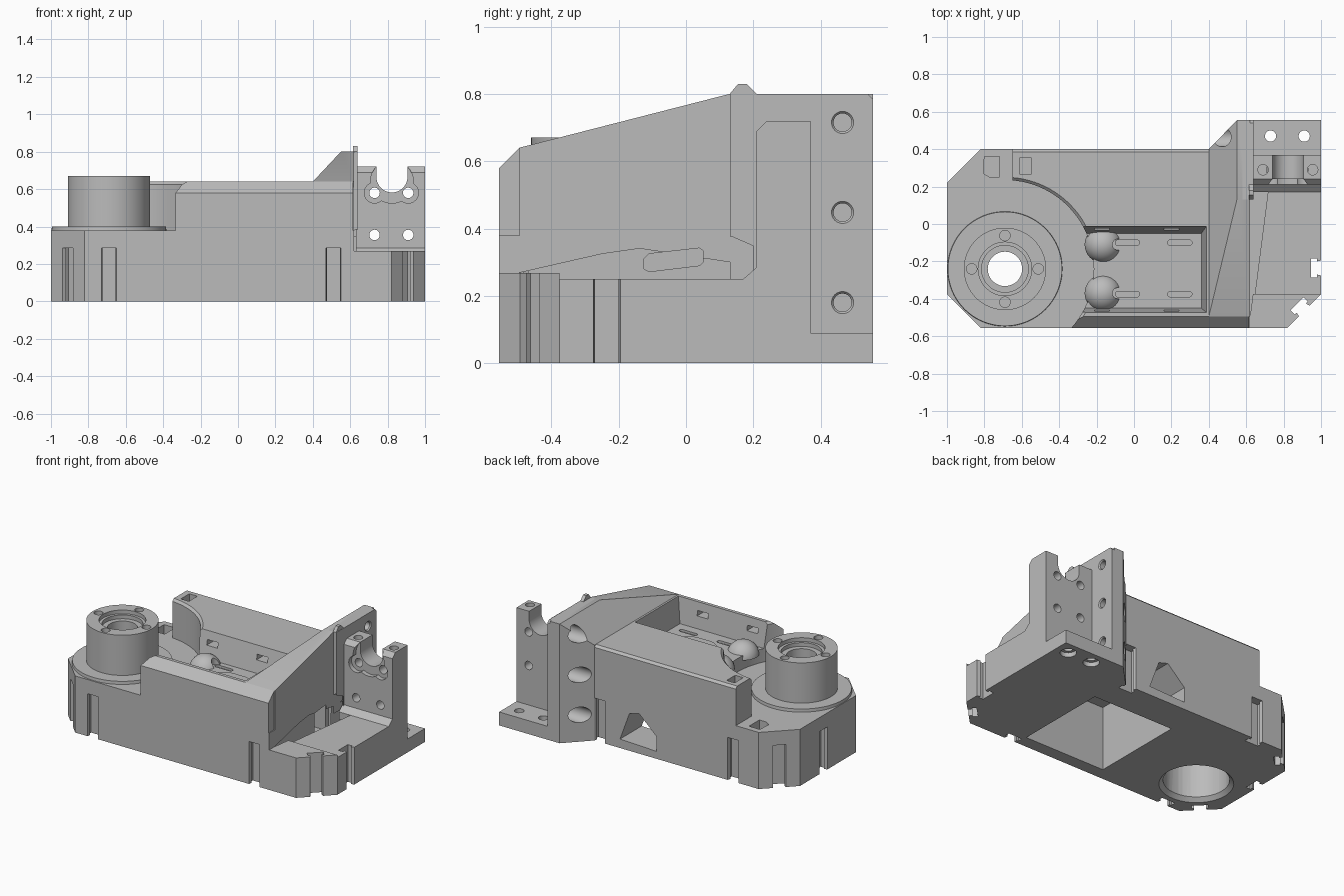
import bpy, bmesh, math
from mathutils import Vector, Matrix

if "Cube" in bpy.data.objects:
    bpy.data.objects.remove(bpy.data.objects["Cube"], do_unlink=True)

grey = bpy.data.materials.new("machined grey")
grey.use_nodes = True
COLOR = (0.5, 0.5, 0.5, 1)
grey.diffuse_color = COLOR
grey.node_tree.nodes["Principled BSDF"].inputs["Base Color"].default_value = COLOR


def make(name, bm):
    bmesh.ops.recalc_face_normals(bm, faces=bm.faces)
    me = bpy.data.meshes.new(name)
    bm.to_mesh(me)
    bm.free()
    me.materials.append(grey)
    ob = bpy.data.objects.new(name, me)
    bpy.context.collection.objects.link(ob)
    return ob


def hull(name, pts):
    bm = bmesh.new()
    for p in pts:
        bm.verts.new(p)
    res = bmesh.ops.convex_hull(bm, input=bm.verts[:])
    loose = [v for v in bm.verts if not v.link_faces]
    bmesh.ops.delete(bm, geom=loose, context="VERTS")
    return make(name, bm)


def prism(name, axis, outline, lo, hi):
    """Closed solid from a 2D outline swept along the named axis."""
    place = {"x": lambda a, b, t: (t, a, b), "y": lambda a, b, t: (a, t, b),
             "z": lambda a, b, t: (a, b, t)}[axis]
    bm = bmesh.new()
    low, high = ([bm.verts.new(place(a, b, t)) for a, b in outline] for t in (lo, hi))
    bm.faces.new(low[::-1])
    bm.faces.new(high)
    for i in range(len(low)):
        bm.faces.new((low[i - 1], low[i], high[i], high[i - 1]))
    return make(name, bm)


def box(name, x, y, z):
    return prism(name, "z", [(x[0], y[0]), (x[1], y[0]), (x[1], y[1]), (x[0], y[1])], *z)


def cyl(name, p0, p1, r, r2=None, seg=48):
    a, b = Vector(p0), Vector(p1)
    m = Matrix.Translation((a + b) / 2) @ (b - a).to_track_quat("Z", "Y").to_matrix().to_4x4()
    bm = bmesh.new()
    bmesh.ops.create_cone(bm, cap_ends=True, segments=seg, radius1=r,
                          radius2=r if r2 is None else r2, depth=(b - a).length, matrix=m)
    return make(name, bm)


def pill(cx, cy, w, h):
    """Rounded slot outline, long along x."""
    r, k = h / 2, 8
    return [(cx + s * (w / 2 - r) + r * math.cos(t), cy + r * math.sin(t))
            for s, start in ((1, -math.pi / 2), (-1, math.pi / 2))
            for t in (start + math.pi * i / k for i in range(k + 1))]


def boolean(ob, others, op="DIFFERENCE"):
    for other in others:
        mod = ob.modifiers.new(op, "BOOLEAN")
        mod.operation, mod.object, mod.solver = op, other, "EXACT"
        bpy.context.view_layer.objects.active = ob
        bpy.ops.object.modifier_apply(modifier=mod.name)
        bpy.data.objects.remove(other, do_unlink=True)


TX, TY = -0.69, -0.24

# Housing: base, roof, sloped side wall and front platform
housing = prism("housing", "z", [(-1, -.375), (-.82, -.555), (.62, -.555), (.62, .4),
                                 (-.82, .4), (-1, .22)], 0, .38)
roof = prism("roof", "x", [(-.555, .3), (-.555, .58), (-.495, .64), (.385, .64),
                           (.4, .625), (.4, .3)], -.65, .615)
boolean(roof, [cyl("clearance", (TX, TY, .2), (TX, TY, .9), .475, seg=96),
               cyl("clearance_rim", (TX, TY, .615), (TX, TY, .665), .465, .515, 96)])
wedge = hull("wedge", [(x, -.495, z) for x in (.4, .62) for z in (.3, .64)]
             + [(.55, .13, .8), (.62, .13, .8), (.55, .555, .8), (.62, .555, .8),
                (.4, .4, .64), (.4, .4, .3), (.55, .555, .3), (.62, .555, .3)])
boolean(housing, [
    roof, wedge,
    prism("corner_block", "z", [(.4, .3), (.4, .4), (.55, .555), (.63, .555), (.63, .3)], 0, .35),
    prism("side_plate", "x", [(.13, 0), (.13, .8), (.54, .8), (.555, .785), (.555, 0)], .58, .64),
    prism("ridge", "x", [(.13, .78), (.13, .8), (.155, .83), (.18, .83), (.21, .8), (.21, .78)],
          .615, .638),
    prism("platform", "z", [(.6, -.555), (.82, -.555), (1, -.375), (1, .3), (.6, .3)], 0, .25),
    prism("front_step", "z", [(.6, -.555), (.82, -.555), (1, -.375), (.6, -.375)], .1, .268),
    hull("gusset", [(.6, -.5, .2), (.6, .2, .2), (.63, -.5, .25), (.72, .2, .25),
                    (.72, .2, .2), (.61, -.3, .295), (.61, -.5, .285), (.635, .13, .385),
                    (.61, .2, .385)]),
], "UNION")

cuts = []

# Tower seat bores
cuts += [cyl("c", (TX, TY, -.1), (TX, TY, .33), .2),
         cyl("c", (TX, TY, -.01), (TX, TY, .03), .235, .195),
         cyl("c", (TX, TY, .2), (TX, TY, .8), .11)]

# Upper tray and lower pocket
cuts.append(hull("c", [(x, y, .47) for x in (-.5, .36) for y in (-.45, -.05)]
                 + [(x, y, .66) for x in (-.5, .39) for y in (-.475, -.008)]))
cuts.append(box("c", (-.15, .45), (-.47, .17), (-.1, .43)))
cuts.append(prism("c", "y", [(.21, .06), (.14, .25), (.07, .27), (-.06, .15), (-.06, .05)],
                  .1, .6))
for y in (-.1, -.375):
    for x in (-.035, .245):
        cuts.append(prism("c", "z", pill(x, y, .13, .03), .455, .5))
for x in (-.17, .2):
    for y in (-.48, 0):
        cuts.append(box("c", (x - .04, x + .04), (y - .05, y + .05), (.55, .585)))

# Rear sockets beside the tower
cuts += [prism("c", "z", [(-.805, .27), (-.8, .36), (-.72, .36), (-.72, .25), (-.77, .25)],
               .2, .5),
         box("c", (-.61, -.55), (.265, .355), (.52, .7))]

# Vent slot through the gusset
cuts.append(prism("c", "x", [(-.125, .28), (-.11, .272), (.04, .29), (.05, .3), (.05, .335),
                             (.04, .342), (-.11, .325), (-.125, .31)], .42, .8))

# Mounting holes in the side plate
for z in (.18, .448, .715):
    cuts += [cyl("c", (.3, .465, z), (.8, .465, z), .027, seg=24),
             cyl("c", (.35, .465, z), (.58, .465, z), .052, seg=32),
             cyl("c", (.63, .465, z), (.645, .465, z), .025, .037, 24)]

# Vertical T-slots around the base: position and outward angle
slots = [(TX, -.555, -90), (.51, -.555, -90), (-.91, -.465, -135), (.91, -.465, -45),
         (1, -.235, 0), (-1, -.03, 180), (-.91, .31, 135), (-.63, .4, 90), (.36, .4, 90)]
half = [(.05, .05), (.0, .04), (-.022, .035), (-.022, .05), (-.055, .05)]
outline = half + [(u, -v) for u, v in reversed(half)]
for x, y, deg in slots:
    c, s = math.cos(math.radians(deg)), math.sin(math.radians(deg))
    cuts.append(prism("c", "z", [(x + u * c - v * s, y + u * s + v * c) for u, v in outline],
                      -.05, .285))
boolean(housing, cuts)

# Tower: flanged sleeve with stepped bore and four screw holes
tower = cyl("tower", (TX, TY, .33), (TX, TY, .67), .22, seg=64)
boolean(tower, [cyl("tower_flange", (TX, TY, .35), (TX, TY, .4), .31, .305, 64)], "UNION")
bores = [cyl("c", (TX, TY, .2), (TX, TY, .8), .092),
         cyl("c", (TX, TY, .62), (TX, TY, .8), .125),
         cyl("c", (TX, TY, .645), (TX, TY, .8), .143)]
for i in range(4):
    a = i * math.pi / 2
    x, y = TX + .178 * math.cos(a), TY + .178 * math.sin(a)
    bores.append(cyl("c", (x, y, .55), (x, y, .8), .028, seg=24))
boolean(tower, bores)

# Bracket: upright plate with a foot, cradle and screw holes
bracket = prism("bracket", "x", [(.17, .2), (.17, .25), (.21, .285), (.21, .69), (.24, .72),
                                 (.37, .72), (.37, .09), (.555, .09), (.555, 0), (.28, 0),
                                 (.28, .2)], .63, 1)
holes = [cyl("c", (.823, .1, .665), (.823, .5, .665), .083),
         box("c", (.74, .906), (.1, .5), (.665, .8)),
         cyl("c", (.823, .1, .64), (.823, .24, .64), .115)]
for x in (.73, .91):
    holes += [cyl("c", (x, .47, -.1), (x, .47, .2), .03, seg=24),
              cyl("c", (x, .47, -.01), (x, .47, .03), .05, seg=24),
              cyl("c", (x, .1, .58), (x, .24, .58), .055, seg=32)]
    for z in (.355, .58):
        holes.append(cyl("c", (x, .1, z), (x, .5, z), .028, seg=24))
for x in (.69, .955):
    holes.append(cyl("c", (x, .29, .6), (x, .29, .8), .028, seg=24))
boolean(bracket, holes)

# Tray details: domed posts and oval pad
posts = []
for y in (-.11, -.37):
    bm = bmesh.new()
    bmesh.ops.create_uvsphere(bm, u_segments=32, v_segments=16, radius=.1,
                              matrix=Matrix.Translation((-.165, y, .43)))
    post = make("domed_post", bm)
    boolean(post, [box("c", (-.3, 0), (-.6, .1), (.3, .44)),
                   cyl("c", (-.085, y, .4), (-.085, y, .6), .03, seg=24)])
    posts.append(post)
pad = prism("oval_pad", "z", pill(.105, -.24, .29, .2), .46, .476)

for ob in [housing, tower, bracket, pad] + posts:
    bpy.ops.object.select_all(action="DESELECT")
    ob.select_set(True)
    bpy.context.view_layer.objects.active = ob
    bpy.ops.object.shade_smooth_by_angle(angle=math.radians(25))
